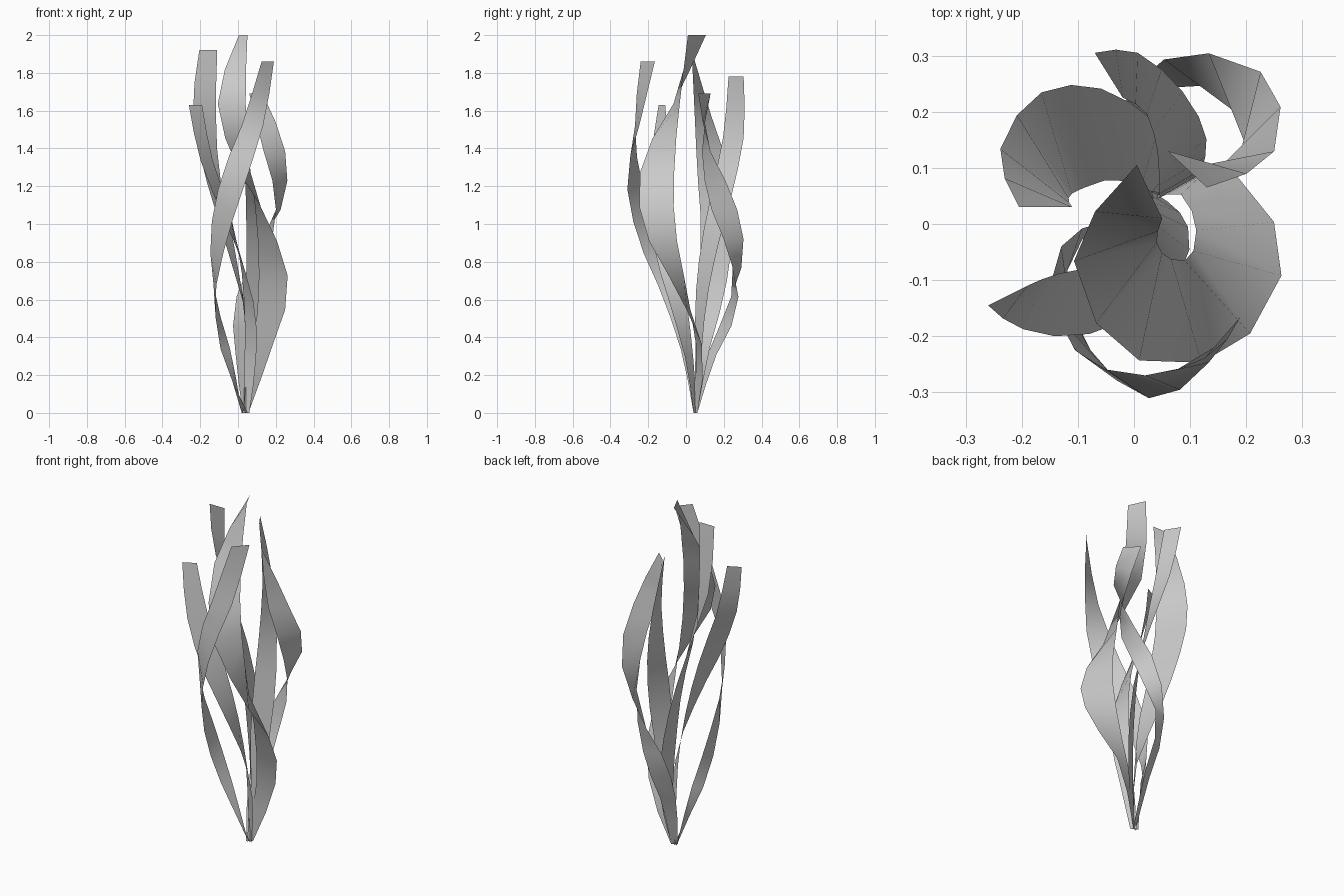
import bpy
from mathutils import Vector


def spline(pts, t):
    """Catmull-Rom point at t in 0..1 through evenly spaced controls."""
    n = len(pts) - 1
    i = min(int(t * n), n - 1)
    f = t * n - i
    b, c = pts[i], pts[i + 1]
    a = pts[i - 1] if i > 0 else 2 * b - c
    d = pts[i + 2] if i + 2 <= n else 2 * c - b
    return 0.5 * (2 * b + (c - a) * f + (2 * a - 5 * b + 4 * c - d) * f * f
                  + (3 * b - a - 3 * c + d) * f ** 3)


def blade(name, height, outer, inner, segments=11):
    """Twisting ribbon: two edges in plan, climbing evenly to the given height."""
    edges = [[Vector(p) for p in e] for e in (outer, inner)]
    verts = []
    for k in range(segments + 1):
        t = k / segments
        for e in edges:
            p = spline(e, t)
            verts.append((p.x, p.y, t * height))
    faces = [(2 * k, 2 * k + 1, 2 * k + 3, 2 * k + 2) for k in range(segments)]
    mesh = bpy.data.meshes.new(name)
    mesh.from_pydata(verts, [], faces)
    mesh.shade_smooth()
    obj = bpy.data.objects.new(name, mesh)
    bpy.context.collection.objects.link(obj)


# Tallest blade, spiralling around the right, front and left
blade("tall_blade", 2.0,
      [(.055, .06), (.175, .09), (.268, -.06), (.168, -.23), (-.02, -.23), (-.107, -.05), (.005, .105)],
      [(.03, .04), (.08, .055), (.11, 0), (.1, -.06), (.06, -.06), (.04, -.03), (.05, .01)])

# Broad blade sweeping round the back to the left
blade("left_blade", 1.92,
      [(.055, .06), (.09, .12), (.01, .205), (-.085, .247), (-.18, .225), (-.24, .125), (-.205, .03)],
      [(.03, .04), (.045, .055), (.02, .06), (-.035, .08), (-.1, .06), (-.117, .045), (-.11, .03)])

# Blade leaning to the back
blade("back_blade", 1.78,
      [(.055, .06), (.105, .08), (.125, .11), (.125, .17), (.075, .25), (0, .308), (-.07, .305)],
      [(.03, .04), (.05, .05), (.045, .05), (.045, .08), (.04, .14), (.02, .2), (-.02, .225)])

# Blade crossing the front
blade("front_blade", 1.86,
      [(.05, .04), (-.085, -.02), (-.12, -.125), (-.055, -.255), (.045, -.312), (.14, -.24), (.19, -.165)],
      [(.02, .06), (-.035, .01), (-.12, -.025), (-.146, -.13), (-.09, -.24), (.03, -.27), (.125, -.24)])

# Shortest blade, reaching out to the front left
blade("short_blade", 1.63,
      [(.06, .04), (.095, .0), (.09, -.075), (.015, -.155), (-.1, -.2), (-.205, -.185), (-.26, -.145)],
      [(.03, .06), (.035, .04), (.035, .01), (.01, -.035), (-.05, -.07), (-.14, -.09), (-.19, -.11)])

# Curled blade looping round the back right
blade("curled_blade", 1.69,
      [(.025, .04), (-.01, .105), (-.02, .22), (.09, .306), (.245, .255), (.245, .12), (.13, .065)],
      [(.055, .06), (.055, .15), (.07, .275), (.165, .225), (.2, .12), (.13, .085), (.06, .13)])
